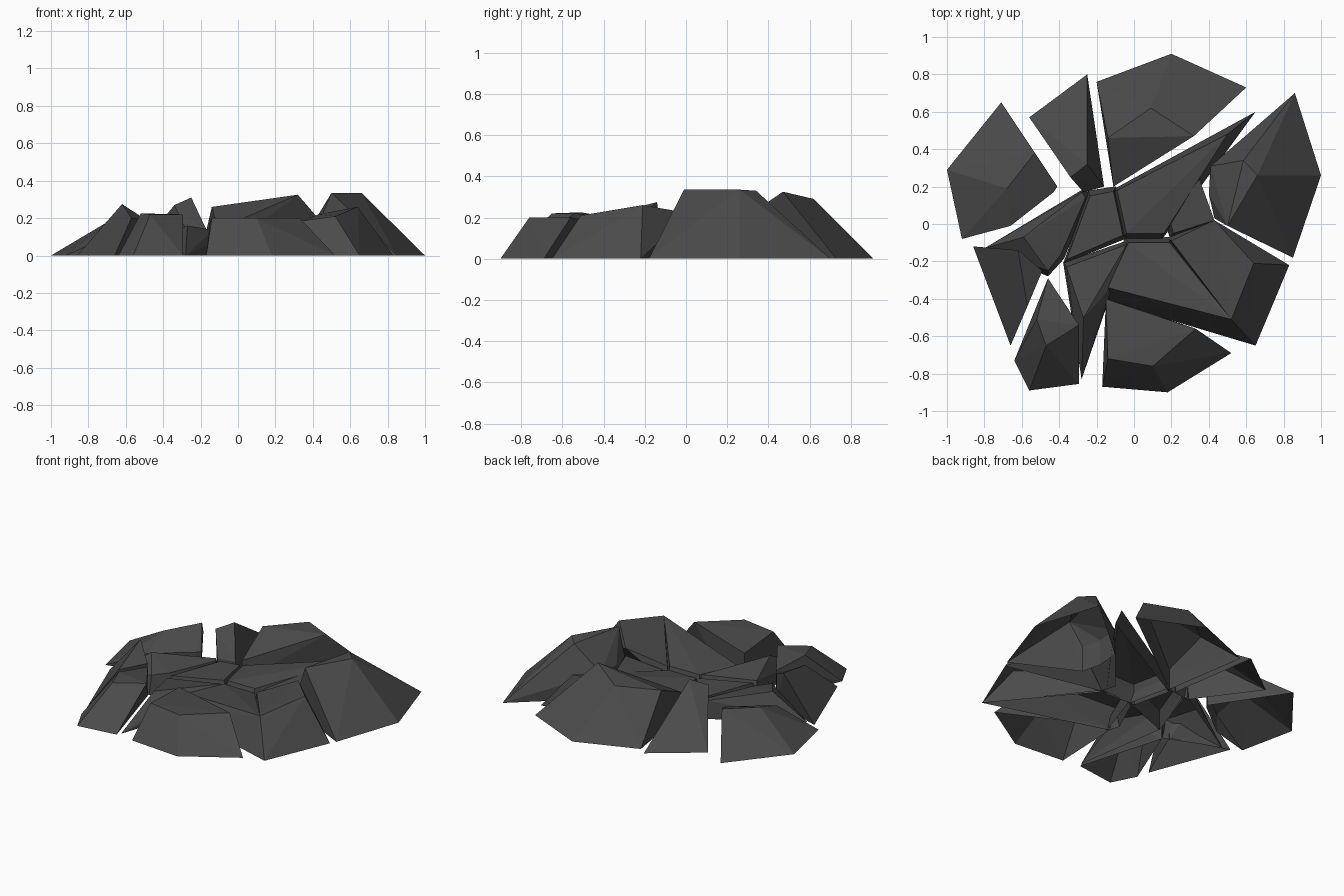
import bpy
import bmesh
import math
from mathutils import Vector

default_cube = bpy.data.objects.get("Cube")
if default_cube:
    bpy.data.objects.remove(default_cube, do_unlink=True)

# One dark stone colour for every slab
stone = bpy.data.materials.new("dark_stone")
stone.use_nodes = True
stone_colour = (0.07, 0.07, 0.07, 1)
stone.diffuse_color = stone_colour
shader = next(n for n in stone.node_tree.nodes if n.type == 'BSDF_PRINCIPLED')
shader.inputs["Base Color"].default_value = stone_colour
shader.inputs["Roughness"].default_value = 0.9


def slab(name, rim=(), crest=(), inner=(), floor=0.12, spread=0.0):
    """Hollow wedge of broken ground: rim touches the ground, crest is the
    raised break line, inner is the crater end, whose wall drops to the ground
    and leans outward by spread."""
    points = [Vector((x, y, 0)) for x, y in rim]
    points += [Vector(p) for p in crest]
    tops = [Vector((x, y, floor)) for x, y in inner]
    middle = sum(points + tops, Vector()) / len(points + tops)
    for top in tops:
        outward = (top - middle).to_2d().normalized() * spread
        points += [top, Vector((top.x + outward.x, top.y + outward.y, 0))]

    bm = bmesh.new()
    verts = [bm.verts.new(p) for p in points]
    hull = bmesh.ops.convex_hull(bm, input=verts)
    spare = {v for v in hull["geom_interior"] + hull["geom_unused"]
             if isinstance(v, bmesh.types.BMVert)}
    bmesh.ops.delete(bm, geom=list(spare), context='VERTS')
    # Merge nearly flat triangles into clean broken faces
    bmesh.ops.dissolve_limit(bm, angle_limit=math.radians(3),
                             verts=bm.verts[:], edges=bm.edges[:])
    bmesh.ops.recalc_face_normals(bm, faces=bm.faces[:])
    # Leave the underside open
    base = [f for f in bm.faces if max(v.co.z for v in f.verts) < 0.001]
    bmesh.ops.delete(bm, geom=base, context='FACES')

    mesh = bpy.data.meshes.new(name)
    bm.to_mesh(mesh)
    bm.free()
    mesh.materials.append(stone)
    obj = bpy.data.objects.new(name, mesh)
    bpy.context.scene.collection.objects.link(obj)
    return obj


# Back of the ring
slab("back_slab",
     rim=[(-.2, .76), (.2, .91), (.6, .73)],
     crest=[(-.14, .46, .26), (.09, .62, .29), (.32, .47, .325)],
     inner=[(-.11, .2)], floor=.14)
slab("back_narrow_slab",
     rim=[(-.56, .57), (-.25, .8)],
     crest=[(-.25, .32, .31), (-.34, .25, .27)],
     inner=[(-.27, .17), (-.16, .2)])

# Left side of the ring
slab("left_back_slab",
     rim=[(-1, .29), (-.71, .65), (-.92, -.08)],
     crest=[(-.68, .19, .19), (-.53, .38, .21)],
     inner=[(-.41, .2), (-.43, .17), (-.66, -.01)])
slab("left_front_slab",
     rim=[(-.86, -.12), (-.66, -.65)],
     crest=[(-.62, -.14, .275), (-.57, -.44, .2)],
     inner=[(-.49, -.25)], floor=.19)
slab("left_wedge",
     rim=[(-.8, -.13)],
     crest=[(-.59, -.07, .17)],
     inner=[(-.28, .17), (-.26, .14), (-.39, -.16), (-.46, -.25)], spread=.03)

# Front of the ring
slab("front_narrow_slab",
     rim=[(-.64, -.73), (-.56, -.89), (-.295, -.855)],
     crest=[(-.52, -.51, .225), (-.47, -.65, .22), (-.295, -.54, .22)],
     inner=[(-.46, -.29)], floor=.19)
slab("front_shard",
     rim=[(-.28, -.83)],
     crest=[(-.27, -.5, .16)],
     inner=[(-.15, -.37), (-.04, -.11), (-.36, -.23)], spread=.03)
slab("front_slab",
     rim=[(-.17, -.87), (.18, -.9), (.52, -.69)],
     crest=[(-.14, -.72, .2), (.1, -.76, .2), (.33, -.56, .2)],
     inner=[(-.15, -.4), (.1, -.48)], floor=.18)

# Right side of the ring, its front part folded along a valley
slab("right_front_slab",
     rim=[(.65, -.65), (-.15, -.41)],
     crest=[(.52, -.51, .21)],
     inner=[(-.03, -.1), (.19, -.1), (-.14, -.34)], spread=.03)
slab("right_front_ridge",
     rim=[(.65, -.65), (.83, -.22)],
     crest=[(.52, -.51, .21), (.64, -.21, .26), (.43, .02, .22)],
     inner=[(.2, -.09)], spread=.03)
slab("right_slab",
     rim=[(1, .26), (.86, .7), (.85, -.18)],
     crest=[(.5, -.01, .335), (.66, .26, .335), (.585, .34, .33)],
     inner=[(.4, .16), (.43, .03), (.41, .31)], floor=.17)
slab("right_back_blade",
     rim=[(.65, .6), (.41, .32)],
     crest=[(.5, .48, .2), (.36, .3, .17)],
     inner=[(-.09, .18), (-.04, -.05), (.16, .04), (.16, -.05)], spread=.04)

# Sunken crater floor
slab("floor_plate",
     inner=[(-.235, .15), (-.11, .175), (-.06, -.06), (-.36, -.19)], spread=.03)
slab("floor_wedge",
     crest=[(.35, .24, .17), (.43, .02, .17)],
     inner=[(.19, .03), (.21, -.05)], floor=.11, spread=.03)
